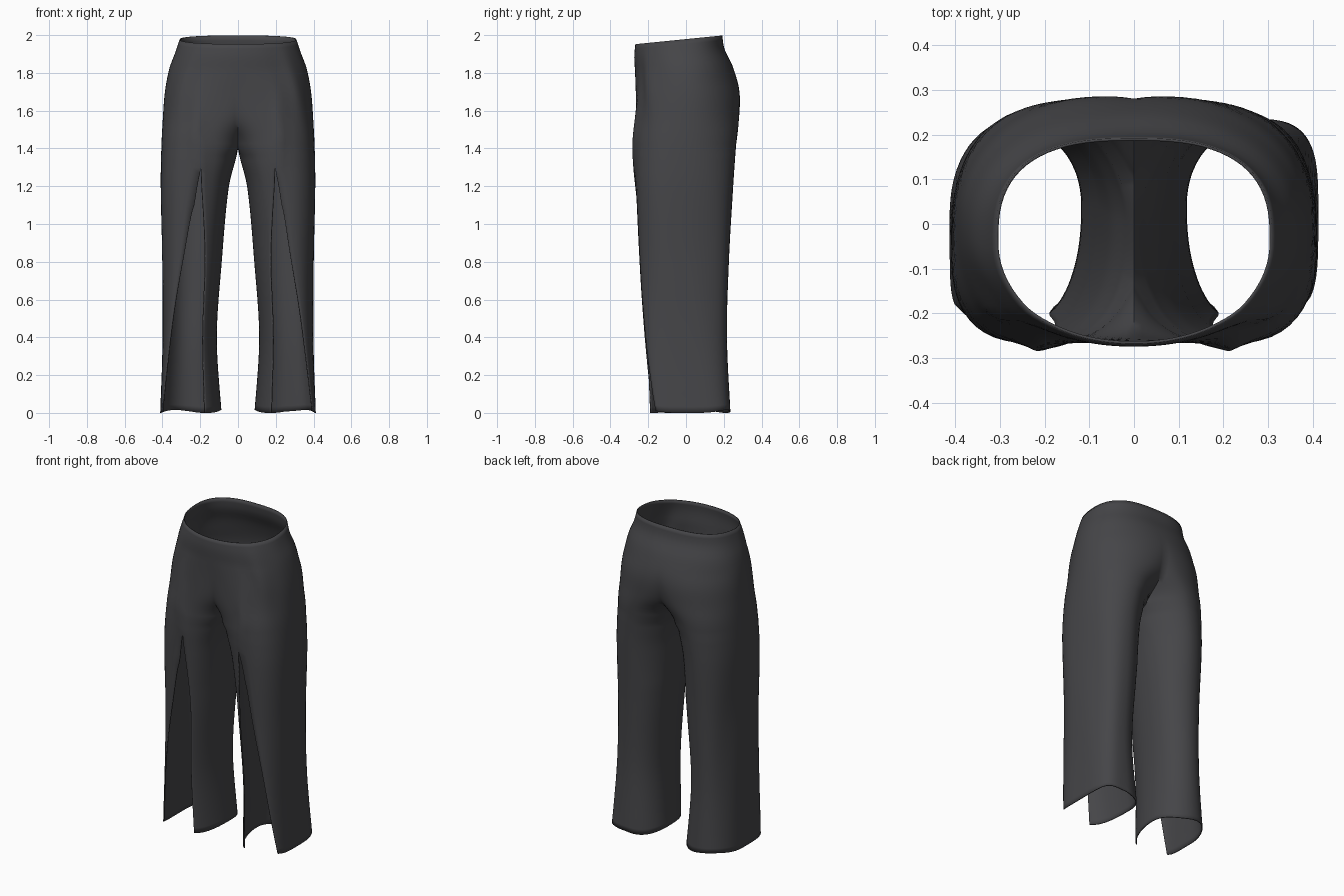
import bpy, bmesh
from math import sin, cos, pi, radians, exp

cube = bpy.data.objects.get("Cube")
if cube:
    bpy.data.objects.remove(cube, do_unlink=True)

CROTCH, SLIT_TOP, WAIST = 1.4, 1.3, 1.975

# Half sections: height, inner x, outer x, front y, back y,
# how far the section wraps inward (degrees), angle of the slit seam
SECTIONS = [
    (0.0, .088, .412, -.21, .235, 65, -22),
    (0.4, .112, .397, -.23, .217, 65, -24),
    (0.8, .086, .397, -.247, .227, 65, -21),
    (1.2, .048, .41, -.264, .25, 65, -8),
    (CROTCH, 0, .407, -.268, .264, 65, 2),
    (1.55, 0, .399, -.266, .28, 26, 14),
    (1.7, 0, .387, -.266, .283, 8, 24),
    (1.82, 0, .364, -.27, .248, 0, 26),
    (1.91, 0, .331, -.274, .203, 0, 26),
    (WAIST, 0, .309, -.268, .192, 0, 26),
]


def section(z):
    """Smoothly interpolated section values at a height."""
    last = len(SECTIONS) - 1
    i = 0
    while i < last - 1 and SECTIONS[i + 1][0] < z:
        i += 1
    k = [SECTIONS[max(0, min(last, i + d))] for d in (-1, 0, 1, 2)]
    h = k[2][0] - k[1][0]
    u = (z - k[1][0]) / h
    out = []
    for c in range(1, 7):
        m0 = (k[2][c] - k[0][c]) / (k[2][0] - k[0][0]) * h
        m1 = (k[3][c] - k[1][c]) / (k[3][0] - k[1][0]) * h
        a, b = k[1][c], k[2][c]
        out.append(a + u * m0 + u * u * (3 * (b - a) - 2 * m0 - m1)
                   + u ** 3 * (2 * (a - b) + m0 + m1))
    return out


def soft(v, p):
    """Signed power, squares off or pinches an ellipse."""
    return (1 if v >= 0 else -1) * abs(v) ** p


def bell(v, width):
    return exp(-(v / width) ** 2)


def spread(a, b, n):
    return [a + (b - a) * i / (n - 1) for i in range(n)]


INNER_PANEL, OUTER_PANEL, INSEAM = 11, 34, 14
OUTER_END = INNER_PANEL + OUTER_PANEL


def ring(z, side):
    """Points of one half section: inner front panel, outer panel, inseam."""
    xi, xo, yf, yb, wrap, seam = section(z)
    upper = z >= CROTCH - 1e-5
    xi = 0 if upper else max(xi, 0.004)
    a, t1 = radians(max(0, wrap)), radians(seam)
    leg = max(0, CROTCH - z) / CROTCH
    t2 = t1 + radians(75) * max(0, SLIT_TOP - z) / SLIT_TOP
    # corner shape of each quarter; the left leg is fuller behind
    hem_front = 0.48 if side > 0 else 0.3
    front_out = hem_front + (0.95 - hem_front) * z / WAIST
    back_out = (0.97 - (0.42 if side > 0 else 0.07) * leg
                - max(0, z - 1.75))
    front_in, back_in = 0.8, 1.1
    angles = (spread(-a, t1, INNER_PANEL) + spread(t2, pi + a, OUTER_PANEL)
              + spread(pi + a, 2 * pi - a, INSEAM + 2)[1:-1])
    yc, ry = (yf + yb) / 2, (yb - yf) / 2
    pts = []
    for i, t in enumerate(angles):
        s, c = sin(t), cos(t)
        p_in = front_in if c > 0 else back_in
        p = p_in if s < 0 else (front_out if c > 0 else back_out)
        low = soft(sin(-a), p_in) if upper else -1
        x = xi + (xo - xi) * (soft(s, p) - low) / (1 - low)
        y = yc - ry * soft(c, p)
        # the inseam sits towards the back of each leg
        y += 0.05 * min(0, s) ** 2 * min(1, leg * 3)
        # pressed pleat above the slit and a softer one near the hip
        y -= 0.016 * bell(t - t1, 0.12) * bell(z - 1.42, 0.25)
        y -= 0.02 * bell(t - 0.85, 0.18) * bell(z - 1.74, 0.17)
        # loose drape on the outside of the leg
        if i < OUTER_END:
            x += 0.005 * sin(4 * t + 3 * z) * max(0, s) * bell(z - 0.8, 0.5)
        if upper and (i == 0 or i >= OUTER_END - 1):
            x = 0
        lift = 0.1 * (y + 0.04) * max(0, min(1, (z - 1.7) / 0.27))
        hem = 0.008 * (1 + sin(3 * t)) * max(0, 1 - z / 0.1)
        pts.append((side * max(0, x), y, z + lift + hem))
    return pts


# Fabric: each half as a sheet, with the front slits left open
bm = bmesh.new()
heights = spread(WAIST, CROTCH, 24) + spread(CROTCH, 0, 43)[1:]
for side in (1, -1):
    rows = [[bm.verts.new(p) for p in ring(z, side)] for z in heights]
    count = len(rows[0])
    for r in range(len(rows) - 1):
        below = heights[r] <= CROTCH + 1e-5
        for j in range(count if below else OUTER_END - 1):
            if j == INNER_PANEL - 1:
                continue
            k = (j + 1) % count
            quad = (rows[r][j], rows[r + 1][j], rows[r + 1][k], rows[r][k])
            bm.faces.new(quad[::side])
    # close the seam above the slit
    for row, z in zip(rows, heights):
        if z >= SLIT_TOP - 1e-4:
            edge = row[INNER_PANEL]
            bmesh.ops.pointmerge(bm, verts=[row[INNER_PANEL - 1], edge],
                                 merge_co=edge.co)
bmesh.ops.delete(bm, geom=[v for v in bm.verts if not v.link_faces], context='VERTS')

# Sew the halves together along the centre seam
centre = [v for v in bm.verts if abs(v.co.x) < 1e-6]
bmesh.ops.remove_doubles(bm, verts=centre, dist=0.0005)

mesh = bpy.data.meshes.new("trousers")
bm.to_mesh(mesh)
bm.free()
trousers = bpy.data.objects.new("trousers", mesh)
bpy.context.collection.objects.link(trousers)

# Charcoal cloth
cloth = bpy.data.materials.new("charcoal_cloth")
cloth.use_nodes = True
colour = (0.06, 0.06, 0.065, 1)
cloth.diffuse_color = colour
bsdf = next(n for n in cloth.node_tree.nodes if n.type == 'BSDF_PRINCIPLED')
bsdf.inputs["Base Color"].default_value = colour
bsdf.inputs["Roughness"].default_value = 0.9
mesh.materials.append(cloth)

# Cloth thickness
thick = trousers.modifiers.new("cloth_thickness", 'SOLIDIFY')
thick.thickness = 0.006
thick.offset = -1

bpy.ops.object.select_all(action='DESELECT')
trousers.select_set(True)
bpy.context.view_layer.objects.active = trousers
bpy.ops.object.shade_smooth_by_angle(angle=radians(50))
